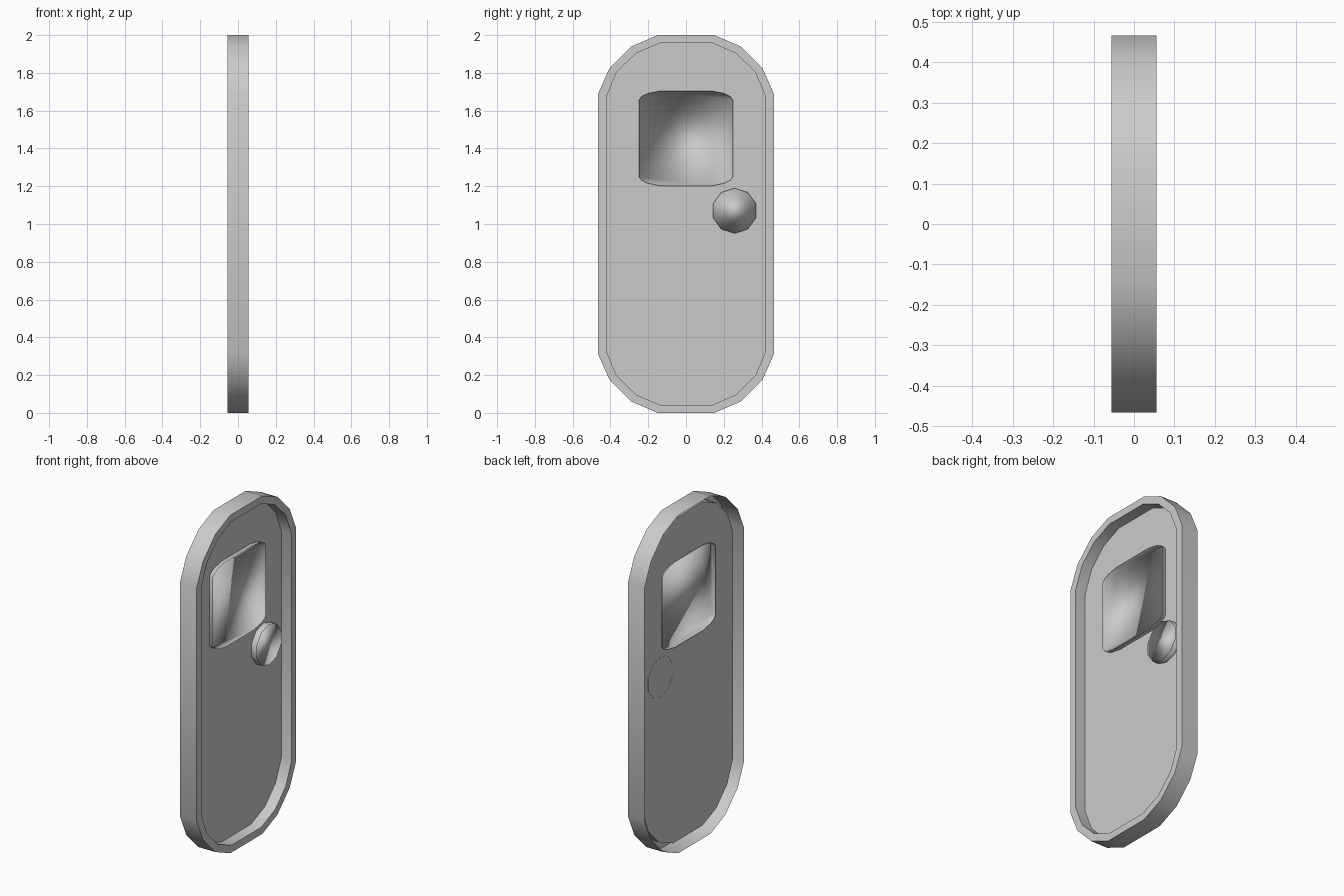
import bpy, bmesh, math

if "Cube" in bpy.data.objects:
    bpy.data.objects.remove(bpy.data.objects["Cube"])


def mirror_loop(quarter, zc):
    """Closed (y, z) outline from a quarter running from the top to the side."""
    right = quarter + [(y, 2 * zc - z) for y, z in reversed(quarter)]
    return right + [(-y, z) for y, z in reversed(right)]


def ring(bm, loop, x):
    return [bm.verts.new((x, y, z)) for y, z in loop]


def skin(bm, rings):
    for a, b in zip(rings, rings[1:]):
        n = len(a)
        for i in range(n):
            j = (i + 1) % n
            bm.faces.new((a[i], a[j], b[j], b[i]))


def loop_edges(bm, verts):
    out = []
    for a, b in zip(verts, verts[1:] + verts[:1]):
        out.append(bm.edges.get((a, b)) or bm.edges.new((a, b)))
    return out


def finish(bm, name):
    bmesh.ops.recalc_face_normals(bm, faces=bm.faces[:])
    me = bpy.data.meshes.new(name)
    bm.to_mesh(me)
    bm.free()
    ob = bpy.data.objects.new(name, me)
    bpy.context.collection.objects.link(ob)
    bpy.ops.object.select_all(action='DESELECT')
    ob.select_set(True)
    bpy.context.view_layer.objects.active = ob
    bpy.ops.object.shade_smooth_by_angle(angle=math.radians(40))
    return ob


def raised_rim(name, loop, back, front, cap):
    """Thin wall around an outline, closed by a cap set between its ends."""
    bm = bmesh.new()
    rings = [ring(bm, loop, x) for x in (back, cap, front)]
    skin(bm, rings)
    bm.faces.new(rings[1])
    return finish(bm, name)


PANEL_X = -0.012
outer = mirror_loop([(0.15, 2.0), (0.29, 1.94), (0.405, 1.825), (0.465, 1.69)], 1.0)
inner = mirror_loop([(0.14, 1.957), (0.268, 1.902), (0.368, 1.802), (0.422, 1.672)], 1.0)
window = mirror_loop([(0.13, 1.705), (0.20, 1.692), (0.235, 1.675), (0.248, 1.657)], 1.453)
disc = [(0.257 + 0.12 * math.sin(k * math.pi / 5),
         1.07 + 0.12 * math.cos(k * math.pi / 5)) for k in range(10)]

# Door: open-backed outer wall, front flange, recessed panel with window opening
bm = bmesh.new()
rings = [ring(bm, outer, -0.055), ring(bm, outer, 0.055),
         ring(bm, inner, 0.055), ring(bm, inner, PANEL_X)]
skin(bm, rings)
hole = ring(bm, window, PANEL_X)
edges = loop_edges(bm, rings[-1]) + loop_edges(bm, hole)
filled = bmesh.ops.triangle_fill(bm, edges=edges, use_beauty=True, use_dissolve=False,
                                 normal=(1, 0, 0))
finish(bm, "door_panel")

# Window frame with pane, and round handle plate
raised_rim("window", window, -0.02, 0.011, 0.005)
raised_rim("handle_plate", disc, PANEL_X - 0.001, 0.024, 0.014)
